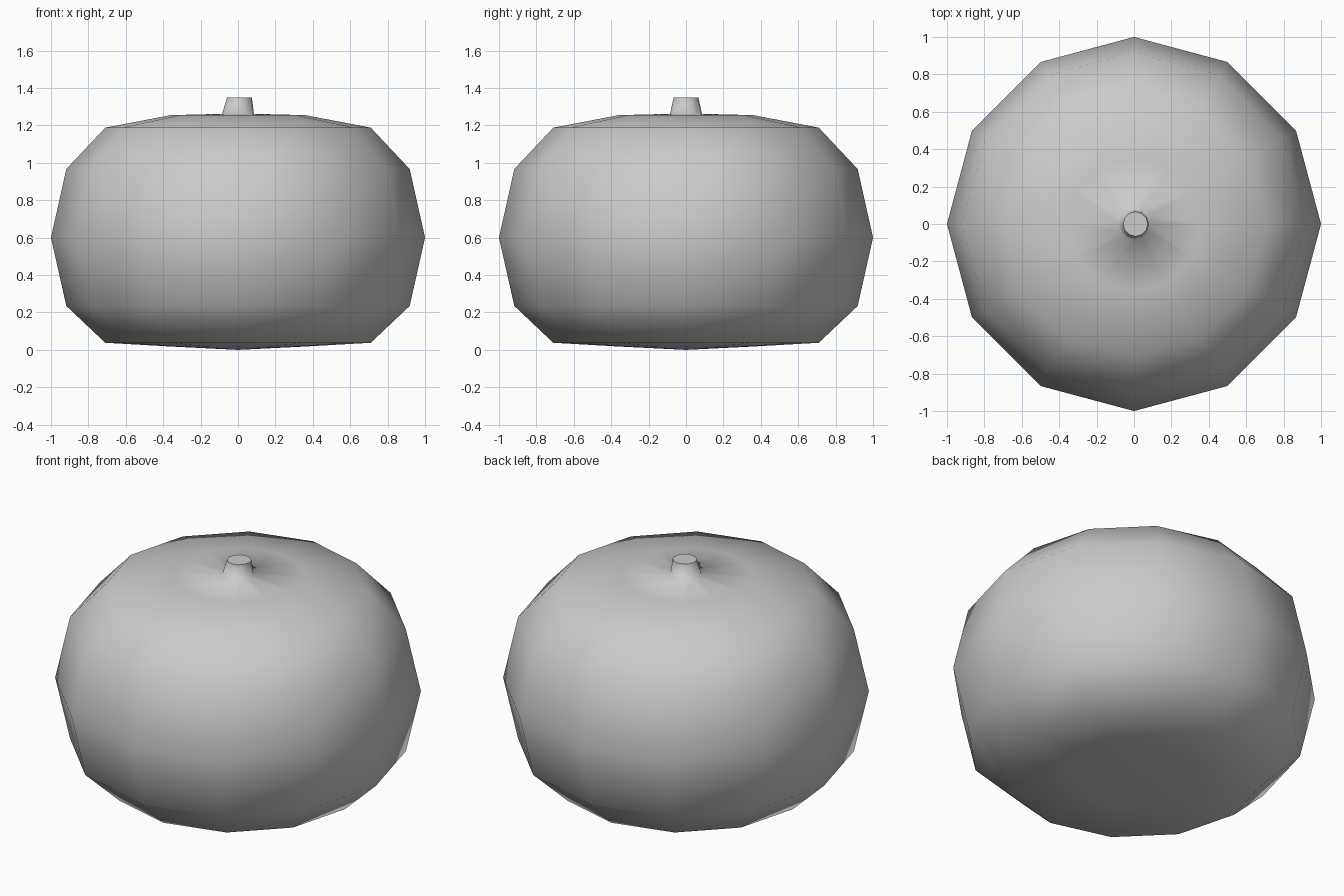
import bpy, bmesh, math

if "Cube" in bpy.data.objects:
    bpy.data.objects.remove(bpy.data.objects["Cube"])

SIDES = 12
# body and stem profile: radius, height, x offset
PROFILE = [(0.36, 0.018, 0), (0.71, 0.038, 0), (0.918, 0.235, 0), (1.0, 0.6, 0),
           (0.918, 0.967, 0), (0.71, 1.188, 0), (0.36, 1.255, 0),
           (0.085, 1.262, 0), (0.066, 1.35, 0.008)]

bm = bmesh.new()


def ring(r, z, ox):
    return [bm.verts.new((ox + r * math.cos(i * math.tau / SIDES),
                          r * math.sin(i * math.tau / SIDES), z)) for i in range(SIDES)]


# squat lathed body running up into the stem
rings = [ring(*p) for p in PROFILE]
for a, b in zip(rings, rings[1:]):
    for i in range(SIDES):
        j = (i + 1) % SIDES
        bm.faces.new((a[i], a[j], b[j], b[i]))

# underside closes to a point
pole = bm.verts.new((0, 0, 0))
for i in range(SIDES):
    bm.faces.new((pole, rings[0][(i + 1) % SIDES], rings[0][i]))
for f in bm.faces:
    f.smooth = True

# flat stem tip with a hard edge
cap = bm.faces.new(rings[-1])
for e in cap.edges:
    e.smooth = False

mesh = bpy.data.meshes.new("pumpkin_body")
bm.to_mesh(mesh)
bm.free()
body = bpy.data.objects.new("pumpkin_body", mesh)
bpy.context.collection.objects.link(body)
